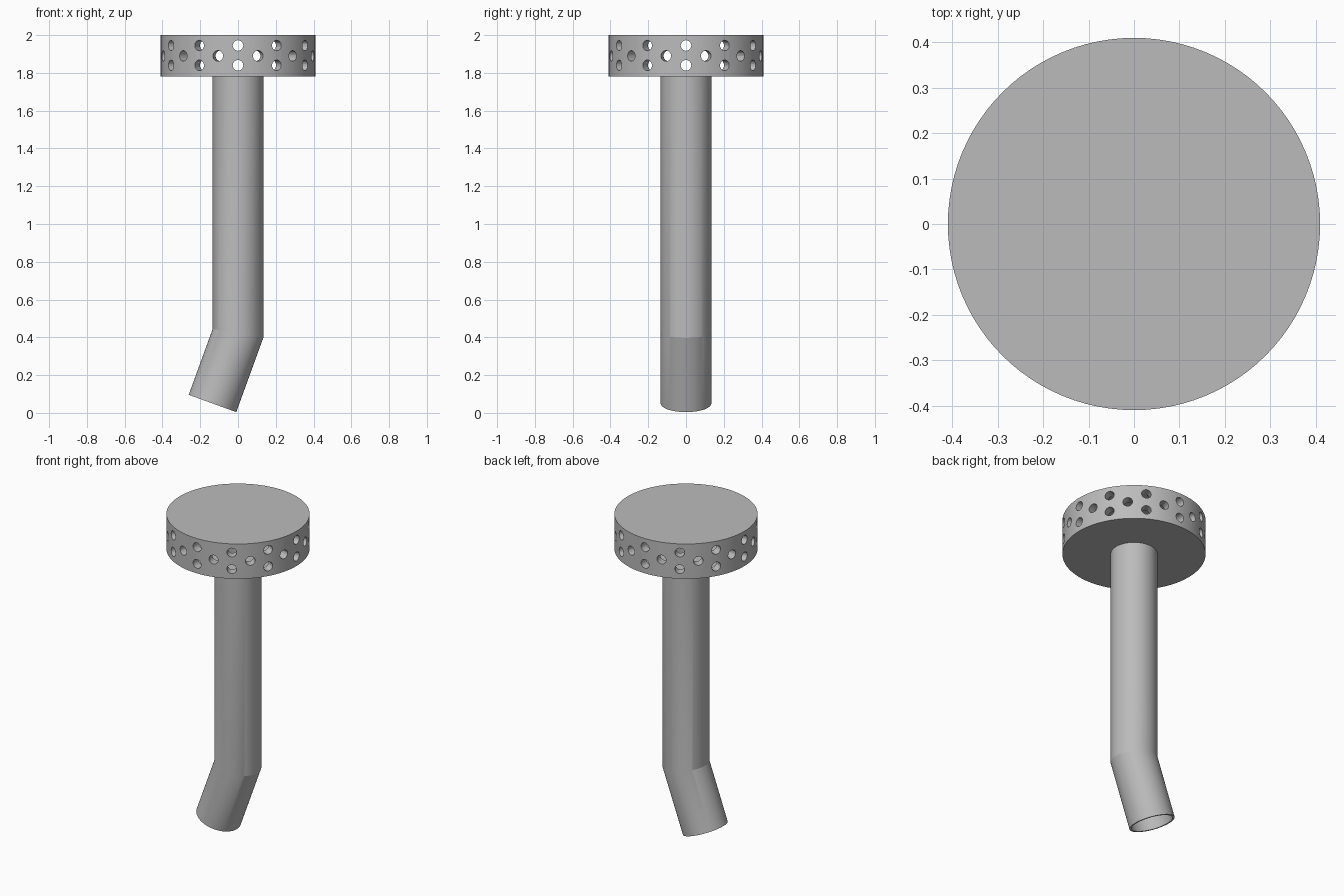
import bpy, bmesh
from math import sin, cos, tan, pi, radians
from mathutils import Matrix, Vector

cube = bpy.data.objects.get("Cube")
if cube:
    bpy.data.objects.remove(cube, do_unlink=True)

grey = bpy.data.materials.new("plain grey")
grey.use_nodes = True
grey.diffuse_color = (0.5, 0.5, 0.5, 1)
grey.node_tree.nodes["Principled BSDF"].inputs["Base Color"].default_value = (0.5, 0.5, 0.5, 1)

SEG = 96
HEAD_R, HEAD_WALL, HEAD_LOW, HEAD_TOP, PLATE = 0.41, 0.055, 1.78, 2.0, 0.025
PIPE_R, BORE_R = 0.134, 0.122
BEND = radians(20)
BEND_Z = 0.421
FOOT = Vector((-0.135, 0, 0.05))
HOLE_R = 0.028


def finish(name, bm):
    bmesh.ops.recalc_face_normals(bm, faces=bm.faces)
    mesh = bpy.data.meshes.new(name)
    bm.to_mesh(mesh)
    bm.free()
    mesh.materials.append(grey)
    obj = bpy.data.objects.new(name, mesh)
    bpy.context.collection.objects.link(obj)
    return obj


def activate(obj):
    bpy.ops.object.select_all(action='DESELECT')
    obj.select_set(True)
    bpy.context.view_layer.objects.active = obj


def skin(name, rings, closed):
    """Skin a row of rings; each ring maps an angle to a point."""
    bm = bmesh.new()
    loops = [[bm.verts.new(ring(2 * pi * i / SEG)) for i in range(SEG)] for ring in rings]
    pairs = list(zip(loops, loops[1:]))
    if closed:
        pairs.append((loops[-1], loops[0]))
    else:
        bm.faces.new(loops[0])
        bm.faces.new(loops[-1])
    for a, b in pairs:
        for i in range(SEG):
            j = (i + 1) % SEG
            bm.faces.new((a[i], a[j], b[j], b[i]))
    return finish(name, bm)


def flat(r, z):
    return lambda t: (r * cos(t), r * sin(t), z)


def mitre(r):
    return lambda t: (r * cos(t), r * sin(t), BEND_Z - r * cos(t) * tan(BEND / 2))


def foot(r):
    return lambda t: FOOT + Matrix.Rotation(BEND, 3, 'Y') @ Vector((r * cos(t), r * sin(t), 0))


# Hollow head, open into the pipe
head = skin("perforated_head", [
    flat(HEAD_R, HEAD_TOP), flat(HEAD_R, HEAD_LOW), flat(BORE_R, HEAD_LOW),
    flat(BORE_R, HEAD_LOW + PLATE), flat(HEAD_R - HEAD_WALL, HEAD_LOW + PLATE),
    flat(HEAD_R - HEAD_WALL, HEAD_TOP - PLATE)], closed=False)

# Staggered rows of radial holes
bm = bmesh.new()
for i in range(24):
    heights = (1.89,) if i % 2 else (1.84, 1.945)
    for z in heights:
        place = (Matrix.Rotation(i * pi / 12, 4, 'Z')
                 @ Matrix.Translation((HEAD_R - HEAD_WALL / 2, 0, z))
                 @ Matrix.Rotation(pi / 2, 4, 'Y'))
        bmesh.ops.create_cone(bm, cap_ends=True, segments=24, radius1=HOLE_R,
                              radius2=HOLE_R, depth=0.12, matrix=place)
cutter = finish("hole_cutter", bm)
cutter.hide_render = True
cut = head.modifiers.new("holes", 'BOOLEAN')
cut.operation = 'DIFFERENCE'
cut.solver = 'EXACT'
cut.object = cutter
activate(head)
bpy.ops.object.modifier_apply(modifier=cut.name)
bpy.data.objects.remove(cutter, do_unlink=True)

# Bent hollow pipe with a mitred joint
pipe = skin("bent_pipe", [
    foot(PIPE_R), mitre(PIPE_R), flat(PIPE_R, HEAD_LOW),
    flat(BORE_R, HEAD_LOW), mitre(BORE_R), foot(BORE_R)], closed=True)

for obj in (head, pipe):
    activate(obj)
    bpy.ops.object.shade_smooth_by_angle(angle=radians(15))
